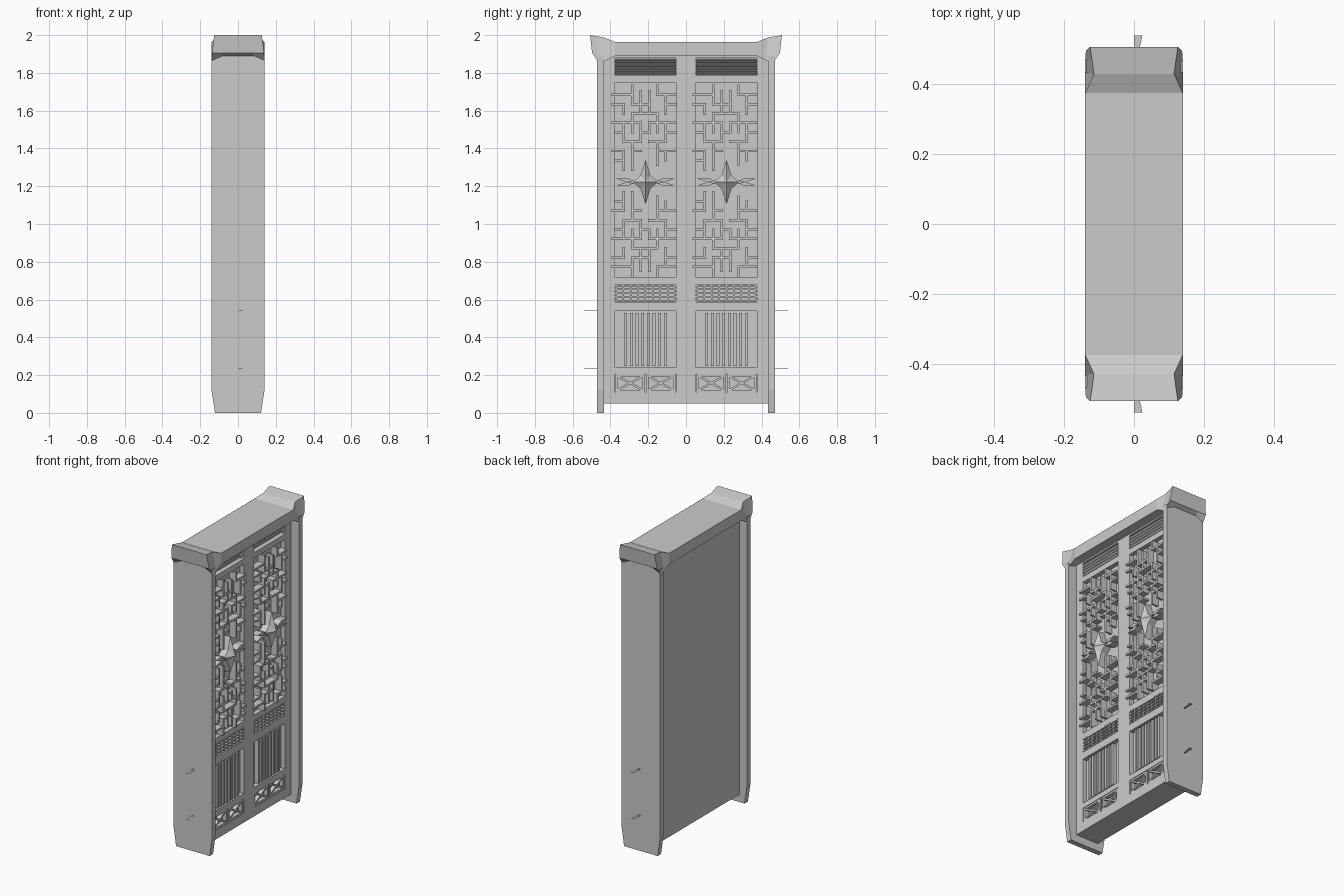
import bpy, bmesh, math
from mathutils import Matrix, Vector

if "Cube" in bpy.data.objects:
    bpy.data.objects.remove(bpy.data.objects["Cube"])

mat = bpy.data.materials.new("plain grey")
mat.diffuse_color = (0.6, 0.6, 0.6, 1)
mat.use_nodes = True
mat.node_tree.nodes["Principled BSDF"].inputs["Base Color"].default_value = mat.diffuse_color


def finish(bm, name):
    bmesh.ops.recalc_face_normals(bm, faces=bm.faces[:])
    me = bpy.data.meshes.new(name)
    bm.to_mesh(me)
    bm.free()
    me.materials.append(mat)
    ob = bpy.data.objects.new(name, me)
    bpy.context.collection.objects.link(ob)
    return ob


def box(bm, x0, x1, y0, y1, z0, z1, turn=0.0, axis='X'):
    """Box between limits, optionally turned about its own centre."""
    c = Vector(((x0 + x1) / 2, (y0 + y1) / 2, (z0 + z1) / 2))
    m = (Matrix.Translation(c) @ Matrix.Rotation(turn, 4, axis)
         @ Matrix.Diagonal((x1 - x0, y1 - y0, z1 - z0, 1)))
    bmesh.ops.create_cube(bm, size=1, matrix=m)


def prism(bm, pts, offset):
    """Closed solid from a flat polygon and an extrusion offset."""
    a = [bm.verts.new(p) for p in pts]
    b = [bm.verts.new(Vector(p) + Vector(offset)) for p in pts]
    bm.faces.new(a)
    bm.faces.new(b[::-1])
    for i in range(len(a)):
        j = (i + 1) % len(a)
        bm.faces.new((a[i], a[j], b[j], b[i]))


BACK, FRAME = 0.05, 0.08          # recessed panel and door frame planes
DOORS = (-0.2145, 0.2145)         # door centres along y
HALF = 0.1615                     # half width of the openings

# Cabinet core
bm = bmesh.new()
box(bm, -0.085, BACK, -0.436, 0.436, 0.05, 1.9)
finish(bm, "cabinet_body")

# Side panels with tapered feet
for s, name in ((-1, "left_side_panel"), (1, "right_side_panel")):
    bm = bmesh.new()
    outline = [(-0.122, 0), (0.122, 0), (0.14, 0.12), (0.14, 1.89), (-0.14, 1.89), (-0.14, 0.12)]
    prism(bm, [(x, s * 0.435, z) for x, z in outline], (0, s * 0.035, 0))
    finish(bm, name)

# Small flat tabs sticking out of the sides
bm = bmesh.new()
for s in (-1, 1):
    for z in (0.235, 0.54):
        prism(bm, [(0.002, s * 0.465, z), (0.008, s * 0.465, z),
                   (0.024, s * 0.54, z), (0.0, s * 0.54, z)], (0, 0, 0.002))
finish(bm, "side_tabs")

# Top board with flared, raised ends: (y, top z, edge x, bottom z inside, bottom z at edge, bottom edge x)
half = [(0.375, 1.963, 0.14, 1.89, 1.89, 0.14),
        (0.43, 1.986, 0.115, 1.89, 1.863, 0.14),
        (0.468, 1.993, 0.12, 1.89, 1.863, 0.14),
        (0.508, 2.0, 0.126, 1.905, 1.905, 0.138)]
stations = [(-1, h) for h in half[::-1]] + [(1, h) for h in half]
bm = bmesh.new()
rings = []
for s, (y, zt, xt, zi, ze, xb) in stations:
    yb = 0.497 if y > 0.5 else y
    ring = [(-xt, y, zt), (-0.08, y, zt), (0.08, y, zt), (xt, y, zt),
            (xb, yb, ze), (0.08, yb, zi), (-0.08, yb, zi), (-xb, yb, ze)]
    rings.append([bm.verts.new((x, s * yy, z)) for x, yy, z in ring])
for a, b in zip(rings, rings[1:]):
    for i in range(8):
        j = (i + 1) % 8
        bm.faces.new((a[i], a[j], b[j], b[i]))
bm.faces.new(rings[0])
bm.faces.new(rings[-1])
finish(bm, "top_board")

# Door frame: uprights and rails around the openings
bm = bmesh.new()
for y0, y1 in ((-0.436, -0.376), (-0.053, 0.053), (0.376, 0.436)):
    box(bm, BACK - 0.01, FRAME, y0, y1, 0.05, 1.9)
for z0, z1 in ((0.05, 0.11), (0.205, 0.24), (0.54, 0.588), (0.68, 0.717), (1.75, 1.787), (1.88, 1.9)):
    for c in DOORS:
        box(bm, BACK - 0.01, FRAME, c - HALF, c + HALF, z0, z1)
finish(bm, "door_frame")

# Louvres at the top of each door, tilted downward
bm = bmesh.new()
for c in DOORS:
    for i in range(4):
        z = 1.803 + i * 0.02
        box(bm, 0.05, 0.08, c - HALF, c + HALF, z - 0.003, z + 0.003, math.radians(-35), 'Y')
finish(bm, "louvres")

# Woven strip: fine grid of bars
bm = bmesh.new()
for c in DOORS:
    for i in range(5):
        z = 0.594 + i * 0.02
        box(bm, BACK, 0.082, c - HALF, c + HALF, z - 0.004, z + 0.004)
    for i in range(9):
        y = c - HALF + 0.006 + i * (2 * HALF - 0.012) / 8
        box(bm, BACK, 0.079, y - 0.004, y + 0.004, 0.59, 0.68)
finish(bm, "grid_strip")

# Vertical slats
bm = bmesh.new()
for c in DOORS:
    for i in range(8):
        y = c - 0.105 + i * 0.03
        box(bm, BACK, 0.078, y - 0.008, y + 0.008, 0.247, 0.53)
finish(bm, "lower_slats")

# Crossed bars in small frames at the bottom
bm = bmesh.new()
for c in DOORS:
    for s in (-1, 1):
        m = c + s * 0.081
        for z in (0.116, 0.199):
            box(bm, BACK, 0.076, m - 0.075, m + 0.075, z - 0.006, z + 0.006)
        for e in (-1, 1):
            box(bm, BACK, 0.076, m + e * 0.071 - 0.006, m + e * 0.071 + 0.006, 0.112, 0.203)
            box(bm, BACK, 0.074 + e * 0.001, m - 0.075, m + 0.075, 0.152, 0.163,
                e * math.atan2(0.075, 0.135))
finish(bm, "crossed_bars")

# Lattice on an 8 x 10 grid, upper half mirrored to the lower half
horizontal = [(1, -.3, 2), (1, 5, 7), (2, -.3, 1), (2, 2, 4), (2, 6, 7.2), (3, 2, 5),
              (4, -.3, 3), (4, 4, 7), (5, 0, 1), (5, 3, 4), (5, 6, 7.2), (6, 1, 3),
              (6, 4, 6), (7, -.3, 1), (7, 2, 3), (7, 5, 7), (8, 0, 1)]
vertical = [(2, 0, 2), (3, .6, 3), (4, .6, 3), (5, 0, 1), (1, 2, 3), (6, 1, 3),
            (2, 3, 5), (5, 3, 5), (3, 4, 6), (4, 4, 5), (1, 4, 6), (6, 4, 6),
            (2, 6, 9), (5, 6, 8.5), (1, 7, 9), (6, 7, 8)]
W = 0.0065
bm = bmesh.new()
for c in DOORS:
    for flip in (1, -1):
        col = lambda k: c - 0.159 + 0.0445 * k
        row = lambda k: 1.228 + flip * (0.505 - 0.0495 * k)
        for r, a, b in horizontal:
            box(bm, BACK, 0.094, col(a) - W, col(b) + W, row(r) - W, row(r) + W)
        for k, a, b in vertical:
            lo, hi = sorted((row(a), row(b)))
            box(bm, BACK, 0.095, col(k) - W, col(k) + W, lo - W, hi + W)
finish(bm, "lattice")

# Four-pointed star with raised centre, and slim leaves on both sides
bm = bmesh.new()
CZ = 1.222
for c in DOORS:
    tips = [(0, .118), (.026, .036), (.065, 0), (.026, -.036), (0, -.118), (-.026, -.036), (-.065, 0), (-.026, .036)]
    base = [bm.verts.new((BACK, c + y, CZ + z)) for y, z in tips]
    rim = [bm.verts.new((0.095, c + y, CZ + z)) for y, z in tips]
    apex = bm.verts.new((0.132, c, CZ))
    bm.faces.new(base)
    for i in range(8):
        j = (i + 1) % 8
        bm.faces.new((base[i], base[j], rim[j], rim[i]))
        bm.faces.new((rim[i], rim[j], apex))
finish(bm, "star_ornament")

bm = bmesh.new()
for c in DOORS:
    for s in (-1, 1):
        for tilt in (-1, 1):
            leaf = []
            for t, w in ((0, 0), (.04, .011), (.095, 0), (.04, -.011)):
                leaf.append((BACK, c + s * (.06 + t), CZ + tilt * (.006 + t * .13) + w))
            prism(bm, leaf, (0.048, 0, 0))
finish(bm, "leaf_ornaments")
